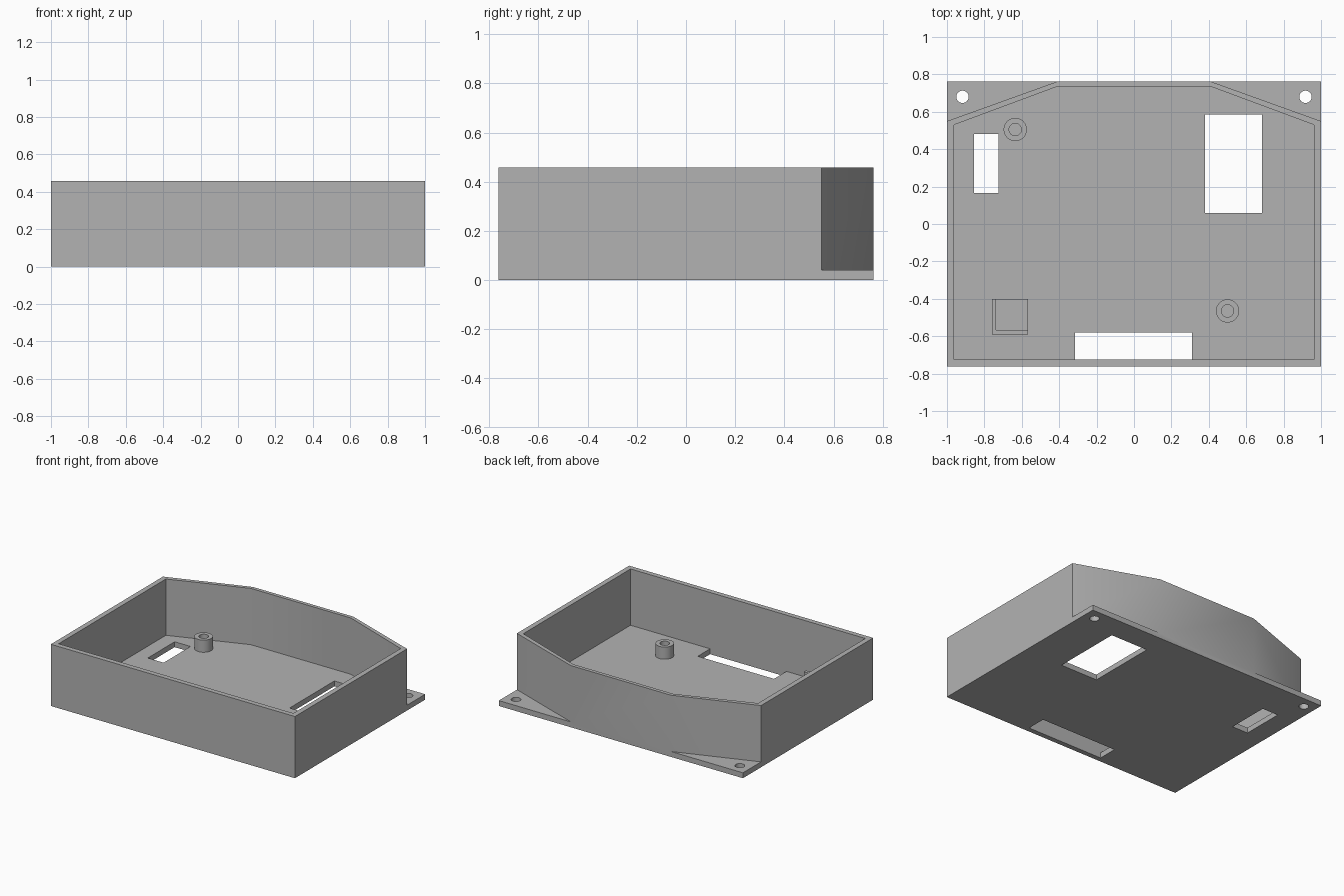
import bpy
import bmesh
from math import cos, sin, tau

if "Cube" in bpy.data.objects:
    bpy.data.objects.remove(bpy.data.objects["Cube"])

grey = bpy.data.materials.new("plain grey")
grey.use_nodes = True
colour = (0.45, 0.45, 0.45, 1)
grey.diffuse_color = colour
grey.node_tree.nodes["Principled BSDF"].inputs["Base Color"].default_value = colour

FLOOR, RIM, HIGH = 0.04, 0.457, 0.6


def prism(name, outline, low, high):
    """Extrude a flat outline between two heights."""
    bm = bmesh.new()
    face = bm.faces.new([bm.verts.new((x, y, low)) for x, y in outline])
    moved = bmesh.ops.extrude_face_region(bm, geom=[face])["geom"]
    bmesh.ops.translate(bm, vec=(0, 0, high - low),
                        verts=[g for g in moved if isinstance(g, bmesh.types.BMVert)])
    bmesh.ops.recalc_face_normals(bm, faces=bm.faces)
    mesh = bpy.data.meshes.new(name)
    bm.to_mesh(mesh)
    bm.free()
    mesh.materials.append(grey)
    obj = bpy.data.objects.new(name, mesh)
    bpy.context.collection.objects.link(obj)
    return obj


def rect(x0, x1, y0, y1):
    return [(x0, y0), (x1, y0), (x1, y1), (x0, y1)]


def circle(x, y, r, sides=48):
    return [(x + r * cos(tau * i / sides), y + r * sin(tau * i / sides)) for i in range(sides)]


def clipped(half, front, shoulder, back, back_half=0.41):
    """Rectangle with its two rear corners cut off."""
    right = [(half, front), (half, shoulder), (back_half, back)]
    return right + [(-x, y) for x, y in reversed(right)]


def combine(target, other, operation):
    """Apply a boolean and discard the helper."""
    other.hide_render = True
    mod = target.modifiers.new("boolean", "BOOLEAN")
    mod.operation, mod.solver, mod.object = operation, "EXACT", other
    bpy.context.view_layer.objects.active = target
    bpy.ops.object.modifier_apply(modifier=mod.name)
    bpy.data.objects.remove(other)


def finish(obj):
    bpy.ops.object.select_all(action="DESELECT")
    obj.select_set(True)
    bpy.context.view_layer.objects.active = obj
    bpy.ops.object.shade_smooth_by_angle()


# Case: base plate with a clipped wall, hollowed out
case = prism("case", rect(-1, 1, -0.762, 0.762), 0, FLOOR)
combine(case, prism("wall", clipped(1, -0.762, 0.55, 0.762), 0, RIM), "UNION")
combine(case, prism("hollow", clipped(0.962, -0.725, 0.53, 0.735), FLOOR, HIGH), "DIFFERENCE")

# Openings in the floor
for window in (rect(0.38, 0.685, 0.06, 0.585),
               rect(-0.855, -0.725, 0.165, 0.48),
               rect(-0.315, 0.31, -0.725, -0.58)):
    combine(case, prism("window_cutter", window, -0.1, 0.2), "DIFFERENCE")

# Mounting holes in the rear tabs
for side in (-1, 1):
    combine(case, prism("hole_cutter", circle(side * 0.917, 0.68, 0.033), -0.1, 0.2), "DIFFERENCE")
finish(case)

# Hollow screw posts
for name, x, y in (("rear_post", -0.635, 0.505), ("front_post", 0.5, -0.465)):
    post = prism(name, circle(x, y, 0.062), FLOOR, 0.13)
    combine(post, prism("bore", circle(x, y, 0.033), FLOOR - 0.02, HIGH), "DIFFERENCE")
    finish(post)

# Support block with a raised lip on two sides
block = prism("support_block", rect(-0.76, -0.568, -0.592, -0.4), FLOOR, 0.165)
combine(block, prism("ledge", rect(-0.737, -0.5, -0.568, -0.3), 0.135, HIGH), "DIFFERENCE")
finish(block)
